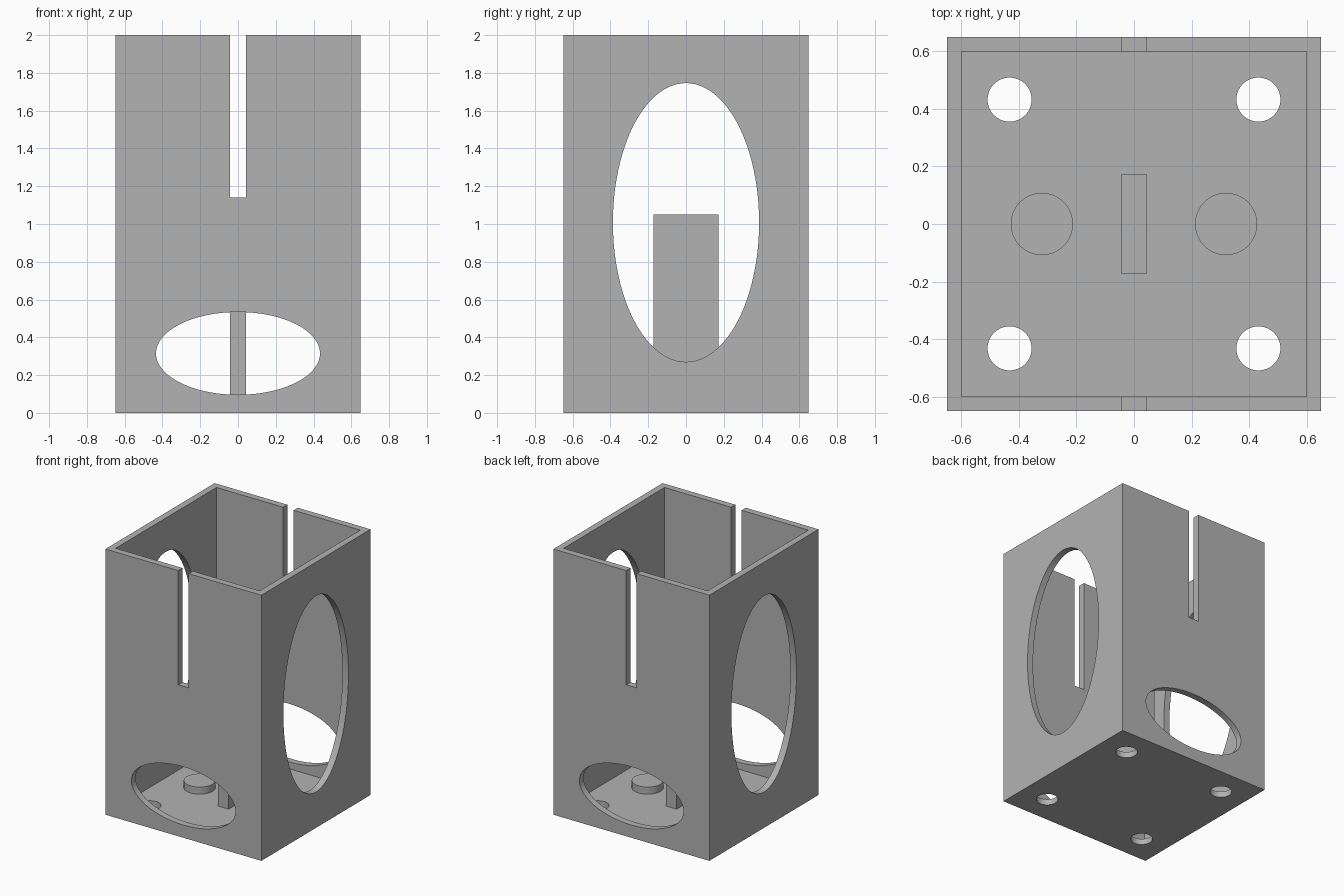
import bpy
import math

if "Cube" in bpy.data.objects:
    bpy.data.objects.remove(bpy.data.objects["Cube"], do_unlink=True)

HALF = 0.649      # half of the outer width
WALL = 0.05
FLOOR = 0.045

grey = bpy.data.materials.new("plain grey")
grey.use_nodes = True
grey.diffuse_color = (0.45, 0.45, 0.45, 1)
grey.node_tree.nodes["Principled BSDF"].inputs["Base Color"].default_value = grey.diffuse_color


def finish(name):
    obj = bpy.context.object
    obj.name = name
    obj.data.materials.append(grey)
    bpy.ops.object.transform_apply(location=False, rotation=True, scale=True)
    return obj


def box(name, x, y, z0, z1):
    """Box centred on the z axis, with half sizes x and y."""
    bpy.ops.mesh.primitive_cube_add(size=2, location=(0, 0, (z0 + z1) / 2))
    bpy.context.object.scale = (x, y, (z1 - z0) / 2)
    return finish(name)


def cylinder(name, loc, rx, ry, depth, rot=(0, 0, 0), sides=96):
    bpy.ops.mesh.primitive_cylinder_add(vertices=sides, radius=1, depth=depth,
                                        location=loc, rotation=rot)
    bpy.context.object.scale = (rx, ry, 1)
    return finish(name)


# Outer shell and the shapes cut out of it
case = box("case", HALF, HALF, 0, 2)
cutters = [
    box("cavity_cutter", HALF - WALL, HALF - WALL, FLOOR, 2.2),
    box("slot_cutter", 0.0435, 1, 1.14, 2.3),
    cylinder("front_back_window_cutter", (0, 0, 0.315), 0.434, 0.219, 2,
             (math.pi / 2, 0, 0)),
    cylinder("side_window_cutter", (0, 0, 1.008), 0.738, 0.387, 2,
             (0, math.pi / 2, 0)),
]
for sx in (-1, 1):
    for sy in (-1, 1):
        cutters.append(cylinder("floor_hole_cutter", (sx * 0.432, sy * 0.432, 0),
                                0.0765, 0.0765, 0.4, sides=64))

bpy.context.view_layer.objects.active = case
for cutter in cutters:
    mod = case.modifiers.new("cut", "BOOLEAN")
    mod.operation = "DIFFERENCE"
    mod.solver = "EXACT"
    mod.object = cutter
    bpy.ops.object.modifier_apply(modifier=mod.name)
    cutter.hide_render = True
for cutter in cutters:
    bpy.data.objects.remove(cutter, do_unlink=True)

# Upright divider and the two round pads on the floor
divider = box("divider", 0.0435, 0.173, FLOOR, 1.05)
pads = [cylinder(name, (x, 0, FLOOR + 0.027), 0.108, 0.108, 0.054, sides=64)
        for name, x in (("left_pad", 0.32), ("right_pad", -0.32))]

# Smooth the curved faces, keep the edges sharp
bpy.ops.object.select_all(action="DESELECT")
for obj in [case, divider] + pads:
    obj.select_set(True)
bpy.context.view_layer.objects.active = case
bpy.ops.object.shade_smooth_by_angle(angle=math.radians(30))
